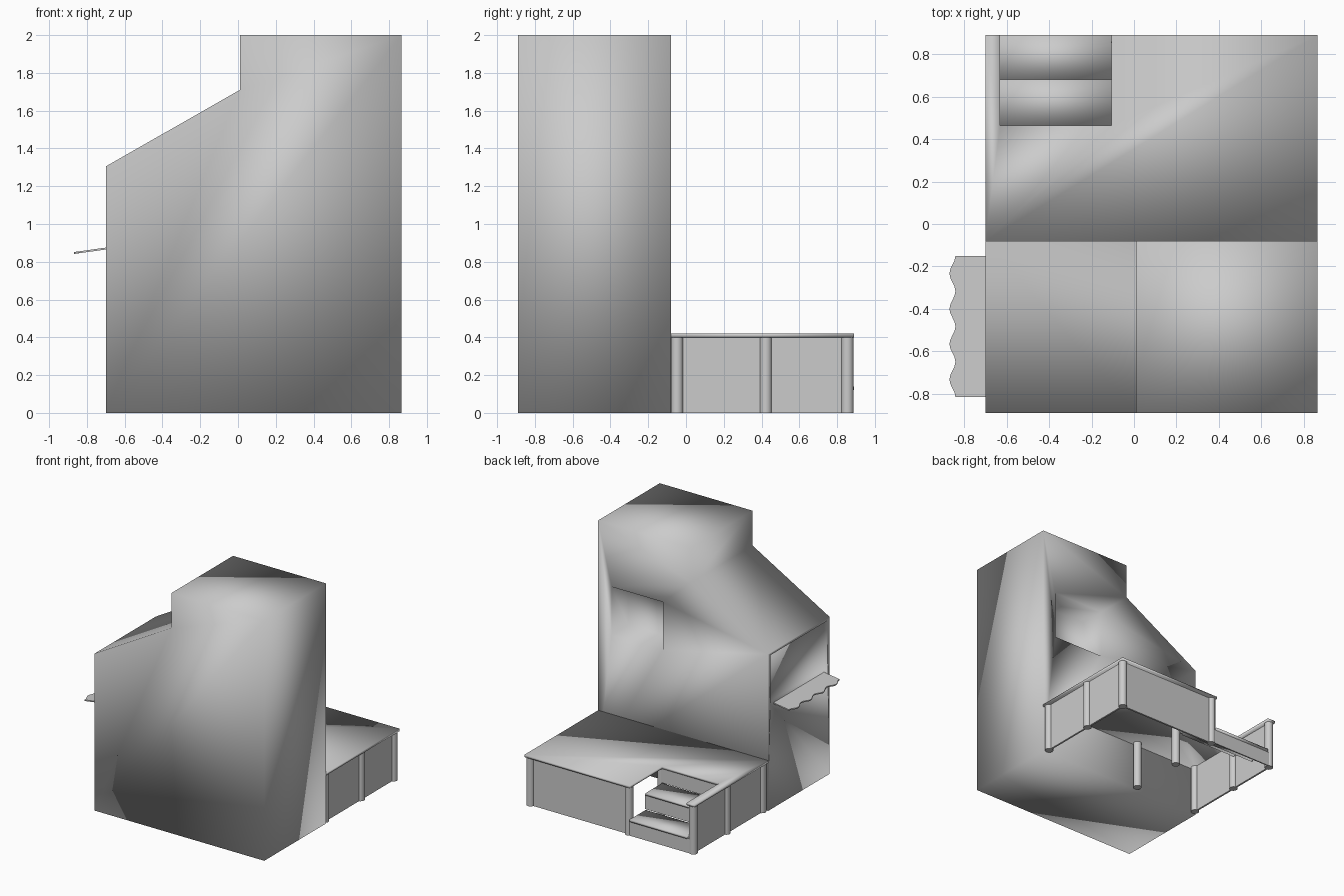
import bpy, bmesh, math

if "Cube" in bpy.data.objects:
    bpy.data.objects.remove(bpy.data.objects["Cube"])


def prism(name, pts, to3d, offset, smooth=False):
    """Extrude a closed 2D outline by an offset vector."""
    bm = bmesh.new()
    face = bm.faces.new([bm.verts.new(to3d(a, b)) for a, b in pts])
    ext = bmesh.ops.extrude_face_region(bm, geom=[face])
    bmesh.ops.translate(bm, vec=offset,
                        verts=[v for v in ext["geom"] if isinstance(v, bmesh.types.BMVert)])
    bmesh.ops.recalc_face_normals(bm, faces=bm.faces)
    for f in bm.faces:
        f.smooth = smooth
    me = bpy.data.meshes.new(name)
    bm.to_mesh(me)
    bm.free()
    ob = bpy.data.objects.new(name, me)
    bpy.context.collection.objects.link(ob)
    return ob


def box(name, x0, x1, y0, y1, z0, z1, smooth=False):
    return prism(name, [(x0, y0), (x1, y0), (x1, y1), (x0, y1)],
                 lambda a, b: (a, b, z0), (0, 0, z1 - z0), smooth)


# House body: stepped profile with a sloping lean-to roof
body = prism("house_body",
             [(-0.70, 0), (0.865, 0), (0.865, 2), (0.01, 2), (0.01, 1.71), (-0.70, 1.305)],
             lambda a, b: (a, -0.89, b), (0, 0.81, 0), True)

# Recessed back window and shallow serving hatch on the left
cutters = [box("window_cutter", 0.27, 0.74, -0.30, 0.0, 1.08, 1.48, True),
           box("hatch_cutter", -0.80, -0.67, -0.86, -0.11, 0.88, 1.285, True)]
for c in cutters:
    m = body.modifiers.new(c.name, "BOOLEAN")
    m.operation, m.solver, m.object = "DIFFERENCE", "EXACT", c
    c.hide_render = True
    c.hide_set(True)

# Scalloped counter, tilting down away from the hatch
N, Y0, Y1 = 32, -0.815, -0.15
edge = []
for i in range(N + 1):
    t = i / N
    edge.append((-0.855 + 0.014 * math.cos(t * 8 * math.pi), Y0 + (Y1 - Y0) * t))
prism("scalloped_counter", [(-0.68, Y0)] + edge + [(-0.68, Y1)],
      lambda a, b: (a, b, 0.865 + (a + 0.70) * 0.14), (0, 0, 0.01))

# Deck top with a notch for the steps
prism("deck_top",
      [(-0.70, -0.08), (0.865, -0.08), (0.865, 0.89), (-0.105, 0.89),
       (-0.105, 0.465), (-0.63, 0.465), (-0.63, 0.89), (-0.70, 0.89)],
      lambda a, b: (a, b, 0.40), (0, 0, 0.02), True)

# Deck posts in a three by three grid
for i, x in enumerate((-0.667, -0.075, 0.832)):
    for j, y in enumerate((-0.047, 0.423, 0.855)):
        bpy.ops.mesh.primitive_cylinder_add(vertices=12, radius=0.033, depth=0.40,
                                            location=(x, y, 0.20))
        post = bpy.context.object
        post.name = f"deck_post_{i}_{j}"
        bpy.ops.object.shade_smooth_by_angle()

# Skirt panels around the deck
box("right_skirt", 0.825, 0.84, -0.08, 0.86, 0, 0.40)
box("left_skirt", -0.675, -0.66, -0.08, 0.86, 0, 0.40)
box("back_skirt", -0.075, 0.835, 0.848, 0.863, 0, 0.40)

# Steps: two treads with risers, and the riser below the deck
box("lower_tread", -0.63, -0.105, 0.68, 0.89, 0.12, 0.14, True)
box("upper_tread", -0.63, -0.105, 0.465, 0.68, 0.26, 0.28, True)
for name, y, z0, z1 in (("lower_riser", 0.875, 0.0, 0.12),
                        ("middle_riser", 0.665, 0.14, 0.26),
                        ("top_riser", 0.455, 0.28, 0.40)):
    box(name, -0.66, -0.09, y - 0.005, y + 0.005, z0, z1)
